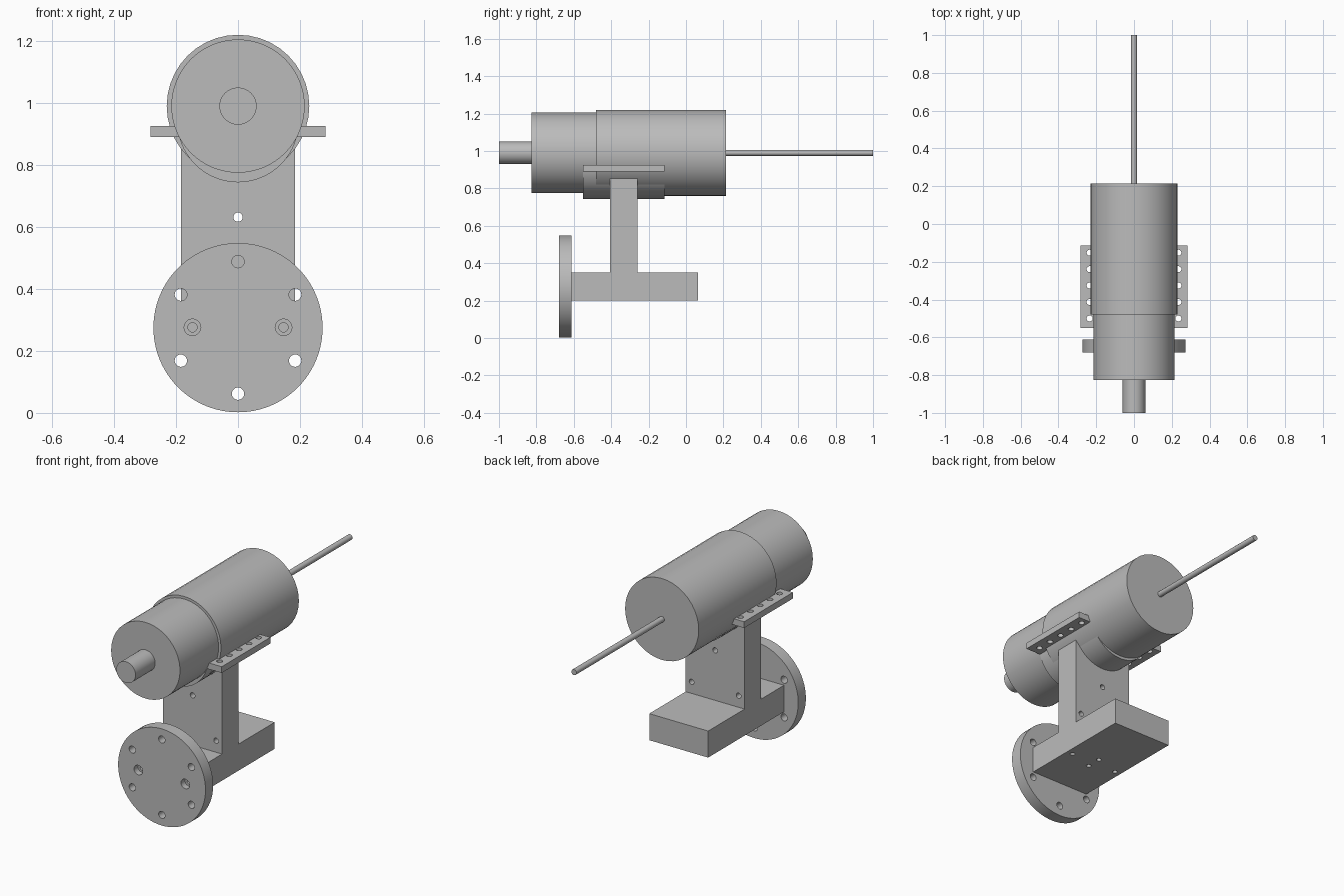
import bpy, bmesh, math
from mathutils import Matrix, Vector

cube = bpy.data.objects.get("Cube")
if cube:
    bpy.data.objects.remove(cube, do_unlink=True)

grey = bpy.data.materials.new("plain grey")
grey.use_nodes = True
grey.diffuse_color = (0.5, 0.5, 0.5, 1)
grey.node_tree.nodes["Principled BSDF"].inputs["Base Color"].default_value = grey.diffuse_color

TURN = {"Y": Matrix.Rotation(math.pi / 2, 4, "X"), "Z": Matrix.Identity(4)}


def make_object(name, bm):
    bmesh.ops.recalc_face_normals(bm, faces=bm.faces)
    mesh = bpy.data.meshes.new(name)
    bm.to_mesh(mesh)
    bm.free()
    mesh.materials.append(grey)
    obj = bpy.data.objects.new(name, mesh)
    bpy.context.collection.objects.link(obj)
    return obj


def cylinder(name, axis, centre, radius, length, sides=64):
    bm = bmesh.new()
    bmesh.ops.create_cone(bm, cap_ends=True, segments=sides, radius1=radius,
                          radius2=radius, depth=length,
                          matrix=Matrix.Translation(centre) @ TURN[axis])
    return make_object(name, bm)


def y_cylinder(name, y0, y1, z, radius, sides=64):
    return cylinder(name, "Y", (0, (y0 + y1) / 2, z), radius, y1 - y0, sides)


def extrude_profile(name, points, half_width):
    """Extrude a side profile of (y, z) points across x."""
    bm = bmesh.new()
    face = bm.faces.new([bm.verts.new((-half_width, y, z)) for y, z in points])
    moved = bmesh.ops.extrude_face_region(bm, geom=[face], use_keep_orig=True)["geom"]
    verts = [v for v in moved if isinstance(v, bmesh.types.BMVert)]
    bmesh.ops.translate(bm, verts=verts, vec=(2 * half_width, 0, 0))
    return make_object(name, bm)


def drill(obj, axis, centre, radius, length):
    cutter = cylinder("hole_cutter", axis, centre, radius, length, 20)
    cutter.hide_render = True
    mod = obj.modifiers.new("hole", "BOOLEAN")
    mod.operation, mod.solver, mod.object = "DIFFERENCE", "EXACT", cutter
    bpy.context.view_layer.objects.active = obj
    bpy.ops.object.modifier_apply(modifier=mod.name)
    mesh = cutter.data
    bpy.data.objects.remove(cutter, do_unlink=True)
    bpy.data.meshes.remove(mesh)


# Motor body along y
AXIS = 0.99
parts = [
    y_cylinder("motor_body", -0.48, 0.215, AXIS, 0.23, 40),
    y_cylinder("front_housing", -0.825, -0.47, AXIS, 0.215),
    y_cylinder("front_stub", -1, -0.82, AXIS, 0.06, 32),
    y_cylinder("rear_rod", 0.21, 1, AXIS, 0.016, 20),
]

# Cradle under the body, with drilled side wings
parts.append(y_cylinder("cradle", -0.55, -0.115, 0.94, 0.196))
y0, y1, z0, z1 = -0.55, -0.115, 0.89, 0.925
wings = extrude_profile("cradle_wings", [(y0, z0), (y1, z0), (y1, z1), (y0, z1)], 0.283)
for side in (-1, 1):
    for i in range(5):
        drill(wings, "Z", (side * 0.235, -0.5 + i * 0.087, 0.907), 0.016, 0.2)
parts.append(wings)

# Base foot and upright post in one block
bracket = extrude_profile("bracket", [
    (-0.615, 0.2), (0.065, 0.2), (0.065, 0.35), (-0.26, 0.35),
    (-0.26, 0.91), (-0.405, 0.91), (-0.405, 0.35), (-0.615, 0.35)], 0.184)
for x, z in ((0, 0.632), (-0.147, 0.415), (0.147, 0.415)):
    drill(bracket, "Y", (x, -0.333, z), 0.015, 0.3)
for x, y in ((-0.147, -0.333), (0.147, -0.333), (0, -0.374), (0, -0.29)):
    drill(bracket, "Z", (x, y, 0.2), 0.013, 0.24)
for side in (-1, 1):
    drill(bracket, "Y", (side * 0.147, -0.61, 0.276), 0.015, 0.2)
parts.append(bracket)

# Round mounting flange with a bolt circle and two counterbored holes
flange = y_cylinder("mounting_flange", -0.68, -0.612, 0.275, 0.273, 96)
for i in range(6):
    a = math.radians(90 + 60 * i)
    drill(flange, "Y", (0.213 * math.cos(a), -0.645, 0.275 + 0.213 * math.sin(a)), 0.02, 0.2)
for side in (-1, 1):
    drill(flange, "Y", (side * 0.147, -0.68, 0.276), 0.027, 0.07)
    drill(flange, "Y", (side * 0.147, -0.645, 0.276), 0.015, 0.2)
parts.append(flange)

# Smooth round walls, keep crisp rims
bpy.ops.object.select_all(action="DESELECT")
for obj in parts:
    obj.select_set(True)
bpy.context.view_layer.objects.active = parts[0]
bpy.ops.object.shade_smooth_by_angle(angle=math.radians(35))
